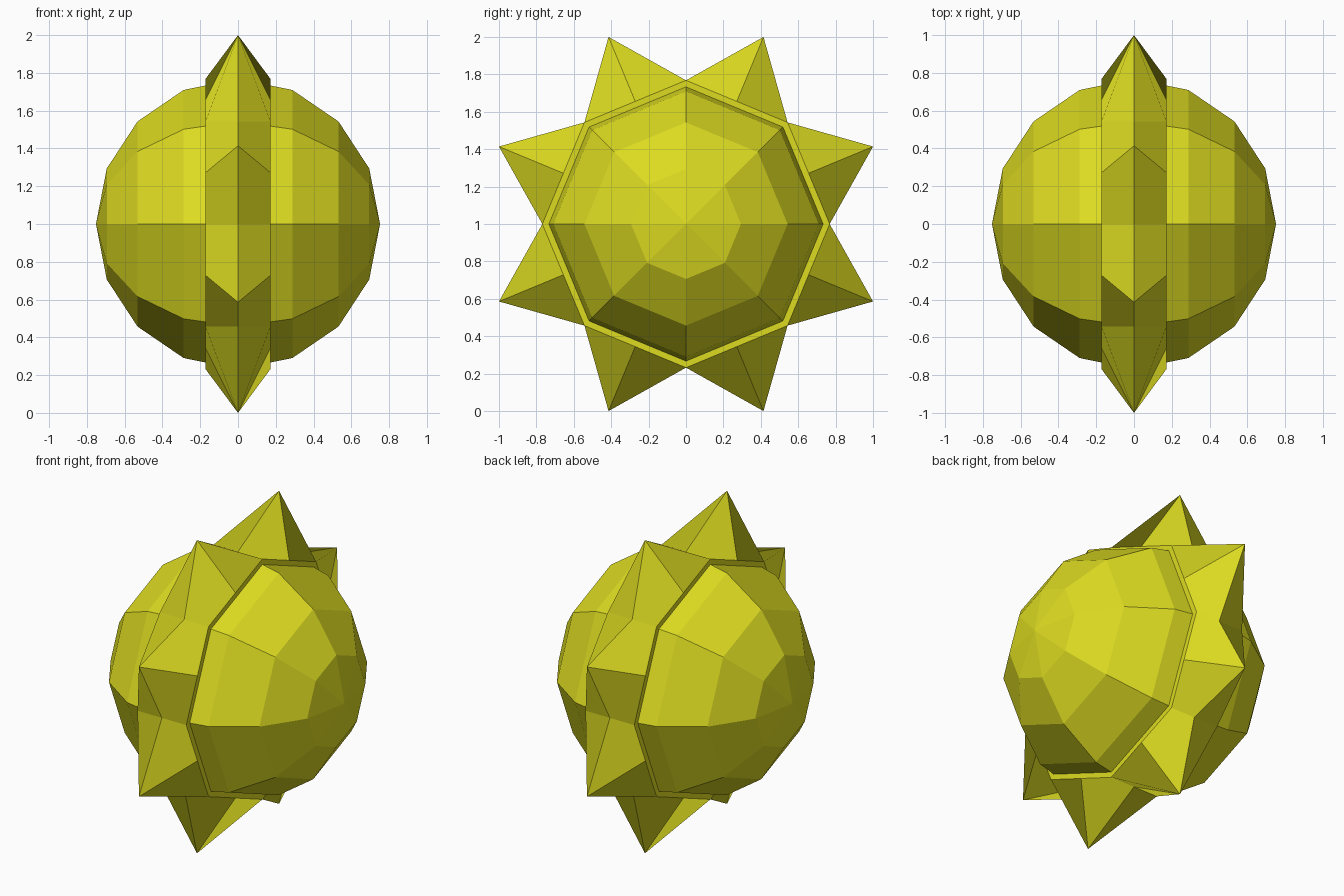
import bpy, bmesh, math
from mathutils import Matrix

if "Cube" in bpy.data.objects:
    bpy.data.objects.remove(bpy.data.objects["Cube"])

SIDES = 8
RADIUS = 0.768      # corner radius of ball and collar
TIP = 1.0824        # spike tip radius
HALF = 0.172        # half width of collar

mat = bpy.data.materials.new("yellow")
mat.diffuse_color = (0.72, 0.71, 0.015, 1)
mat.use_nodes = True
mat.node_tree.nodes["Principled BSDF"].inputs["Base Color"].default_value = mat.diffuse_color


def finish(bm, name):
    bmesh.ops.recalc_face_normals(bm, faces=bm.faces)
    mesh = bpy.data.meshes.new(name)
    bm.to_mesh(mesh)
    bm.free()
    mesh.materials.append(mat)
    obj = bpy.data.objects.new(name, mesh)
    obj.location.z = 1
    bpy.context.collection.objects.link(obj)


# low-poly ball with its poles on the x axis
bm = bmesh.new()
bmesh.ops.create_uvsphere(bm, u_segments=SIDES, v_segments=8, radius=1)
bmesh.ops.transform(bm, verts=bm.verts,
                    matrix=Matrix.Diagonal((0.752, RADIUS, RADIUS, 1))
                    @ Matrix.Rotation(math.pi / 2, 4, 'Y'))
finish(bm, "ball")

# octagonal collar: each side is split in four and its centre pulled out to a spike
bm = bmesh.new()
mid_radius = RADIUS * math.cos(math.pi / SIDES)


def point(x, r, step):
    a = step * math.pi / SIDES
    return bm.verts.new((x, r * math.cos(a), r * math.sin(a)))


rings = {}
for s in (-1, 0, 1):
    rings[s] = []
    for k in range(2 * SIDES):
        r = RADIUS if k % 2 == 0 else (TIP if s == 0 else mid_radius)
        rings[s].append(point(s * HALF, r, k))

for k in range(1, 2 * SIDES, 2):
    for s in (-1, 1):
        for d in (-1, 1):
            c = (k + d) % (2 * SIDES)
            quad = [rings[0][k], rings[s][k], rings[s][c], rings[0][c]]
            if s * d > 0:      # keep the tip first so quads split from tip to corner
                quad = [quad[0]] + quad[:0:-1]
            bm.faces.new(quad)
for s in (-1, 1):
    bm.faces.new(rings[s])
finish(bm, "spiked_collar")
